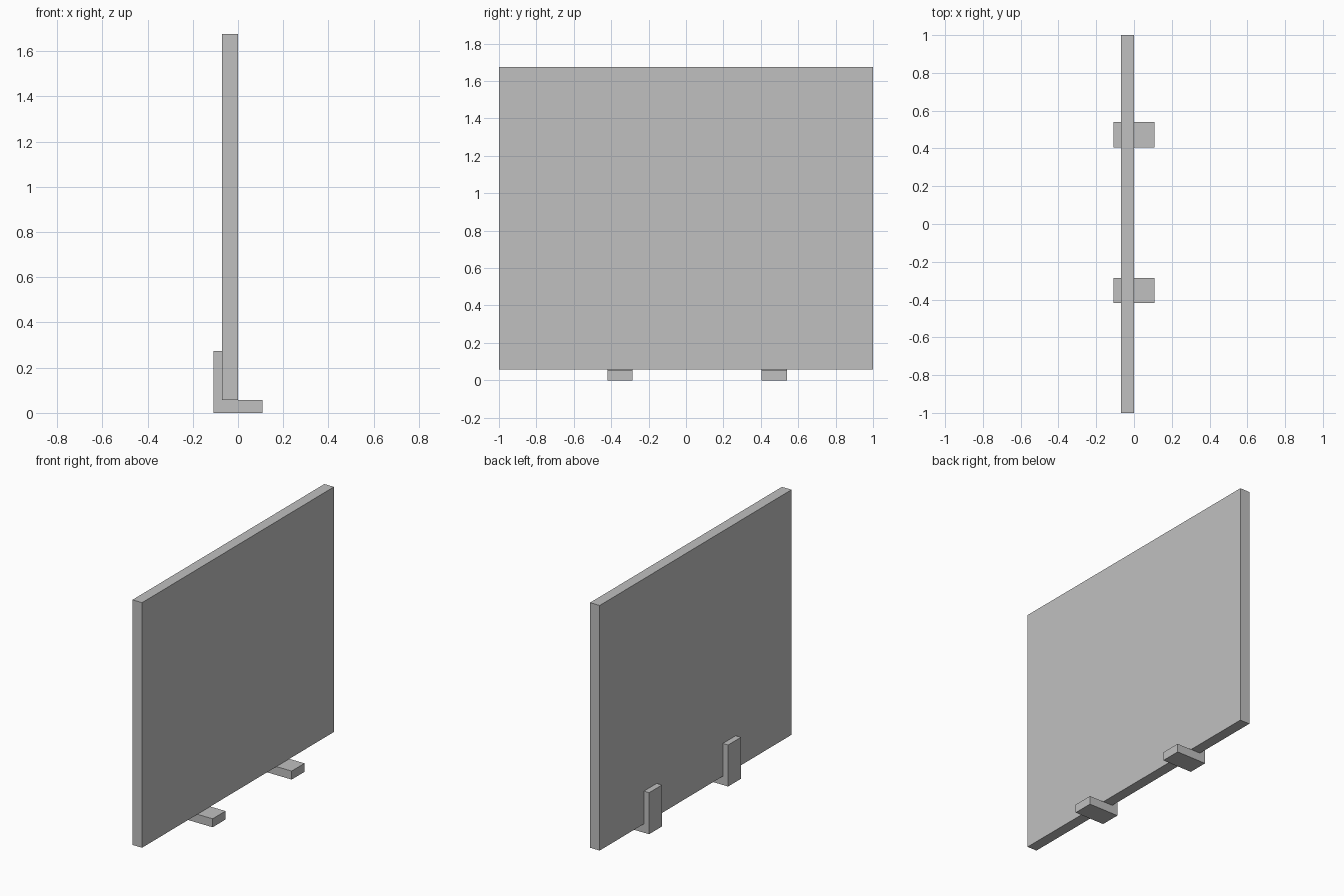
import bpy
import bmesh

cube = bpy.data.objects.get("Cube")
if cube:
    bpy.data.objects.remove(cube, do_unlink=True)

grey = bpy.data.materials.new("light grey")
grey.use_nodes = True
colour = (0.53, 0.53, 0.53, 1)
grey.diffuse_color = colour
grey.node_tree.nodes["Principled BSDF"].inputs["Base Color"].default_value = colour


def extrude_profile(name, profile, y0, y1):
    """Extrude a closed (x, z) outline along y."""
    mesh = bpy.data.meshes.new(name)
    bm = bmesh.new()
    face = bm.faces.new([bm.verts.new((x, y0, z)) for x, z in profile])
    result = bmesh.ops.extrude_face_region(bm, geom=[face])
    moved = [v for v in result["geom"] if isinstance(v, bmesh.types.BMVert)]
    bmesh.ops.translate(bm, verts=moved, vec=(0, y1 - y0, 0))
    bmesh.ops.recalc_face_normals(bm, faces=bm.faces)
    bm.to_mesh(mesh)
    bm.free()
    mesh.materials.append(grey)
    obj = bpy.data.objects.new(name, mesh)
    bpy.context.collection.objects.link(obj)
    return obj


# Upright panel
extrude_profile("panel", [(-0.07, 0.058), (0, 0.058), (0, 1.675), (-0.07, 1.675)], -1, 1)

# L-shaped brackets: a foot under the panel and an upright behind it
bracket = [(-0.108, 0), (0.108, 0), (0.108, 0.056), (-0.07, 0.056),
           (-0.07, 0.274), (-0.108, 0.274)]
for name, centre in (("right_bracket", -0.352), ("left_bracket", 0.472)):
    extrude_profile(name, bracket, centre - 0.067, centre + 0.067)
